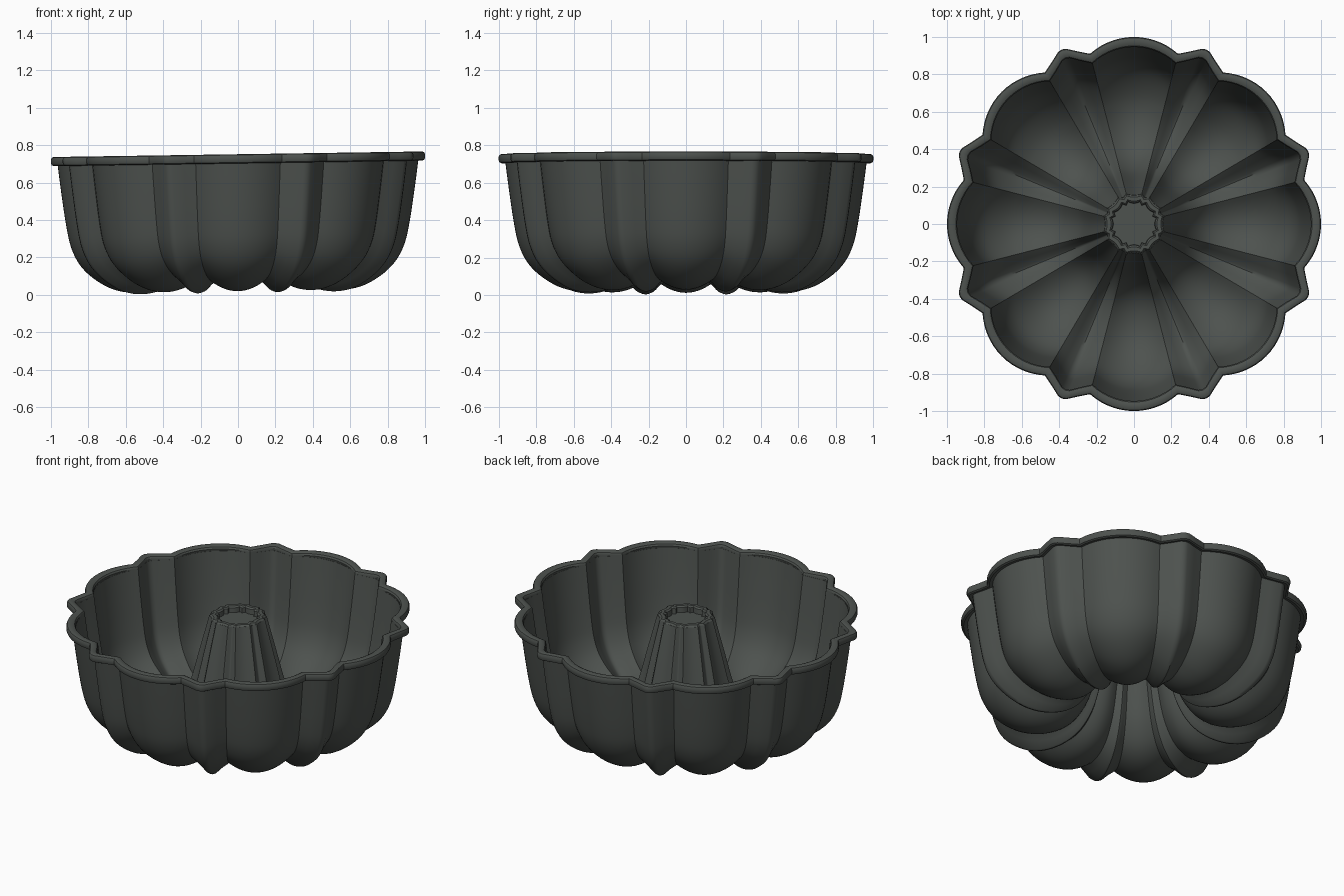
import bpy, bmesh, math
from mathutils import Vector

cube = bpy.data.objects.get("Cube")
if cube:
    bpy.data.objects.remove(cube, do_unlink=True)

# Dark coated metal
metal = bpy.data.materials.new("dark_grey_metal")
metal.use_nodes = True
COLOR = (0.075, 0.084, 0.077, 1)
metal.diffuse_color = COLOR
shader = metal.node_tree.nodes["Principled BSDF"]
shader.inputs["Base Color"].default_value = COLOR
shader.inputs["Roughness"].default_value = 0.6

LOBES = 8
STEP = 360 / LOBES
DIP = 14.5       # half angle of a round lobe
TILT = 0.015     # the pan leans slightly sideways


def flute_table():
    """Angles round the pan with the depth of the fluting at each one."""
    table = []
    for k in range(LOBES):
        for i in range(-7, 8):                       # wide round lobe
            t = i / 7
            table.append((k * STEP + t * DIP, -0.06 * t * t))
        for a, d in ((18, -0.03), (21.2, 0.005), (22.5, 0.01),
                     (23.8, 0.005), (27, -0.03)):    # narrow blunt ridge
            table.append((k * STEP + a, d))
    return [(math.radians(a), d) for a, d in table]


FLUTES = flute_table()


def smooth_path(points, steps=4):
    """Catmull-Rom curve through the points."""
    pts = [Vector(p) for p in points]
    pts = [2 * pts[0] - pts[1]] + pts + [2 * pts[-1] - pts[-2]]
    out = []
    for a, b, c, d in zip(pts, pts[1:], pts[2:], pts[3:]):
        for i in range(steps):
            t = i / steps
            out.append(0.5 * (2 * b + (c - a) * t + (2 * a - 5 * b + 4 * c - d) * t * t
                              + (3 * b - a - 3 * c + d) * t ** 3))
    return out + [pts[-2]]


def fluted_ring(name, profile):
    """Sweep a closed profile of (point, direction, amount) round the axis."""
    bm = bmesh.new()
    columns = []
    for angle, depth in FLUTES:
        column = []
        for point, direction, amount in profile:
            p = Vector(point) + Vector(direction) * depth * amount
            x, y = p.x * math.cos(angle), p.x * math.sin(angle)
            column.append(bm.verts.new((x, y, p.y + TILT * x)))
        columns.append(column)
    n = len(profile)
    for i, col in enumerate(columns):
        nxt = columns[(i + 1) % len(columns)]
        for j in range(n):
            k = (j + 1) % n
            bm.faces.new((col[j], nxt[j], nxt[k], col[k]))
    finish(name, bm)


def finish(name, bm):
    bmesh.ops.recalc_face_normals(bm, faces=bm.faces)
    mesh = bpy.data.meshes.new(name)
    bm.to_mesh(mesh)
    bm.free()
    mesh.materials.append(metal)
    obj = bpy.data.objects.new(name, mesh)
    bpy.context.collection.objects.link(obj)
    bpy.ops.object.select_all(action='DESELECT')
    obj.select_set(True)
    bpy.context.view_layer.objects.active = obj
    bpy.ops.object.shade_smooth_by_angle(angle=math.radians(35))


# Fluted shell: from the top of the tube, under the bowl, up the wall
path = smooth_path([(0.135, 0.73), (0.185, 0.52), (0.235, 0.31), (0.28, 0.19),
                    (0.35, 0.095), (0.44, 0.04), (0.55, 0.02), (0.66, 0.037),
                    (0.76, 0.09), (0.84, 0.165), (0.89, 0.26), (0.918, 0.38),
                    (0.945, 0.56), (0.966, 0.72)])
outside, inside = [], []
for i, p in enumerate(path):
    tangent = (path[min(i + 1, len(path) - 1)] - path[max(i - 1, 0)]).normalized()
    normal = Vector((tangent.y, -tangent.x))
    amount = min(1, 0.2 + 0.8 * max(0, p.x - 0.135) / 0.5)
    outside.append((p, normal, amount))
    inside.append((p - normal * 0.02, normal, amount))
fluted_ring("pan_shell", outside + inside[::-1])

# Rolled rim that follows the fluting
rim = [(0.95, 0.71), (0.985, 0.703), (0.996, 0.708), (1.0, 0.718), (1.0, 0.738),
       (0.995, 0.748), (0.985, 0.752), (0.965, 0.752), (0.952, 0.746), (0.946, 0.735)]
fluted_ring("rim", [(p, (1, 0), 1) for p in rim])

# Lip round the top of the tube
lip = [(0.155, 0.715), (0.153, 0.735), (0.143, 0.745), (0.122, 0.745),
       (0.112, 0.737), (0.109, 0.69), (0.13, 0.69)]
fluted_ring("tube_lip", [(p, (-1, 0), 0.2) for p in lip])

# Plate that closes the tube just below its lip
bm = bmesh.new()
bmesh.ops.create_cone(bm, cap_ends=True, segments=48, radius1=0.122,
                      radius2=0.122, depth=0.012)
bmesh.ops.translate(bm, verts=bm.verts, vec=(0, 0, 0.7))
finish("tube_cap", bm)
